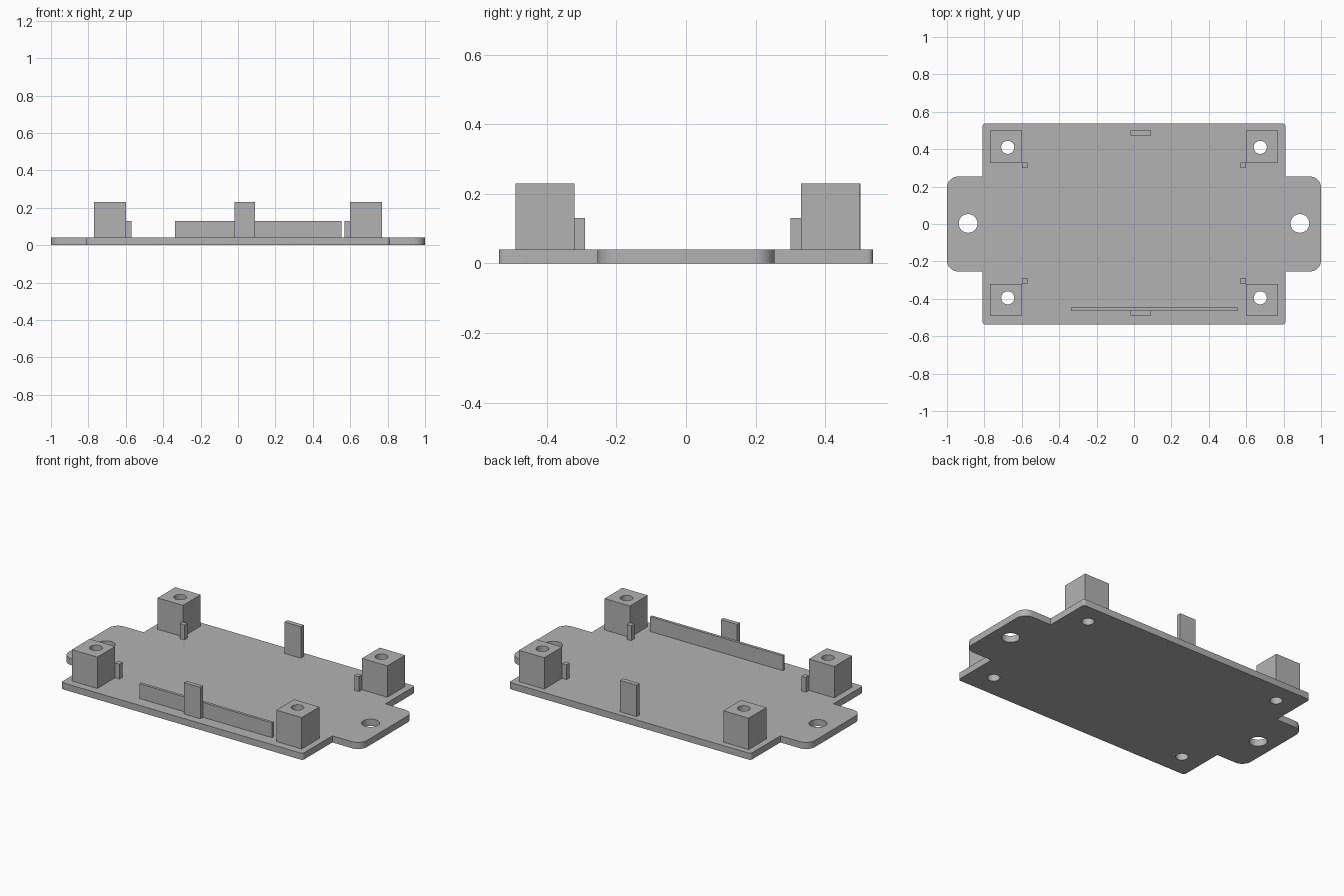
import bpy, bmesh, math

cube = bpy.data.objects.get("Cube")
if cube:
    bpy.data.objects.remove(cube, do_unlink=True)

grey = bpy.data.materials.new("plain_grey")
grey.use_nodes = True
grey.diffuse_color = (0.45, 0.45, 0.45, 1)
grey.node_tree.nodes["Principled BSDF"].inputs["Base Color"].default_value = (0.45, 0.45, 0.45, 1)

BASE = 0.04    # plate thickness
TALL = 0.23    # top of posts and clips
LOW = 0.13     # top of pegs and rail


def prism(name, outline, z0, z1):
    """Extrude a flat counter-clockwise outline from z0 to z1."""
    bm = bmesh.new()
    face = bm.faces.new([bm.verts.new((x, y, z0)) for x, y in outline])
    top = bmesh.ops.extrude_face_region(bm, geom=[face])["geom"]
    verts = [v for v in top if isinstance(v, bmesh.types.BMVert)]
    bmesh.ops.translate(bm, verts=verts, vec=(0, 0, z1 - z0))
    bmesh.ops.recalc_face_normals(bm, faces=bm.faces)
    mesh = bpy.data.meshes.new(name)
    bm.to_mesh(mesh)
    bm.free()
    mesh.materials.append(grey)
    obj = bpy.data.objects.new(name, mesh)
    bpy.context.collection.objects.link(obj)
    return obj


def block(name, x0, x1, y0, y1, top):
    return prism(name, [(x0, y0), (x1, y0), (x1, y1), (x0, y1)], BASE, top)


def arc(cx, cy, r, start, end, steps):
    angles = [math.radians(start + (end - start) * i / steps) for i in range(steps + 1)]
    return [(cx + r * math.cos(a), cy + r * math.sin(a)) for a in angles]


def drill(obj, x, y, r):
    """Cut a round vertical hole through the whole object."""
    cutter = prism("hole_cutter", arc(x, y, r, 0, 360, 40)[:-1], -0.1, 0.4)
    cutter.hide_render = True
    mod = obj.modifiers.new("hole", "BOOLEAN")
    mod.operation = "DIFFERENCE"
    mod.solver = "EXACT"
    mod.object = cutter
    bpy.context.view_layer.objects.active = obj
    bpy.ops.object.modifier_apply(modifier=mod.name)
    bpy.data.objects.remove(cutter, do_unlink=True)


def smooth(obj):
    bpy.ops.object.select_all(action="DESELECT")
    obj.select_set(True)
    bpy.context.view_layer.objects.active = obj
    bpy.ops.object.shade_smooth_by_angle(angle=math.radians(30))


# Base plate with rounded mounting tabs, mirrored from one quarter outline
tab_r, edge_r = 0.06, 0.015
quarter = (arc(1 - tab_r, 0.254 - tab_r, tab_r, 0, 90, 10) + [(0.81, 0.254)]
           + arc(0.81 - edge_r, 0.537 - edge_r, edge_r, 0, 90, 5))
half = quarter + [(-x, y) for x, y in reversed(quarter)]
plate = prism("base_plate", half + [(x, -y) for x, y in reversed(half)], 0, BASE)
for x in (-0.887, 0.887):
    drill(plate, x, 0.003, 0.05)

# Drilled corner posts, each with a small peg at its inner corner
for side, sx in (("left", 1), ("right", -1)):
    for end, y0, y1, peg in (("back", 0.33, 0.50, 0.30), ("front", -0.49, -0.32, -0.32)):
        xs = sorted((sx * 0.60, sx * 0.77))
        post = block(f"{end}_{side}_post", *xs, y0, y1, TALL)
        for part in (post, plate):
            drill(part, sx * 0.675, (y0 + y1) / 2 - (0.005 if end == "back" else -0.01), 0.035)
        smooth(post)
        xs = sorted((sx * 0.57, sx * 0.60))
        block(f"{end}_{side}_peg", *xs, peg, peg + 0.03, LOW)
smooth(plate)

# Upright clips and the long front rail
block("back_clip", -0.02, 0.09, 0.473, 0.502, TALL)
block("front_clip", -0.02, 0.09, -0.488, -0.462, TALL)
block("front_rail", -0.337, 0.553, -0.464, -0.447, LOW)
